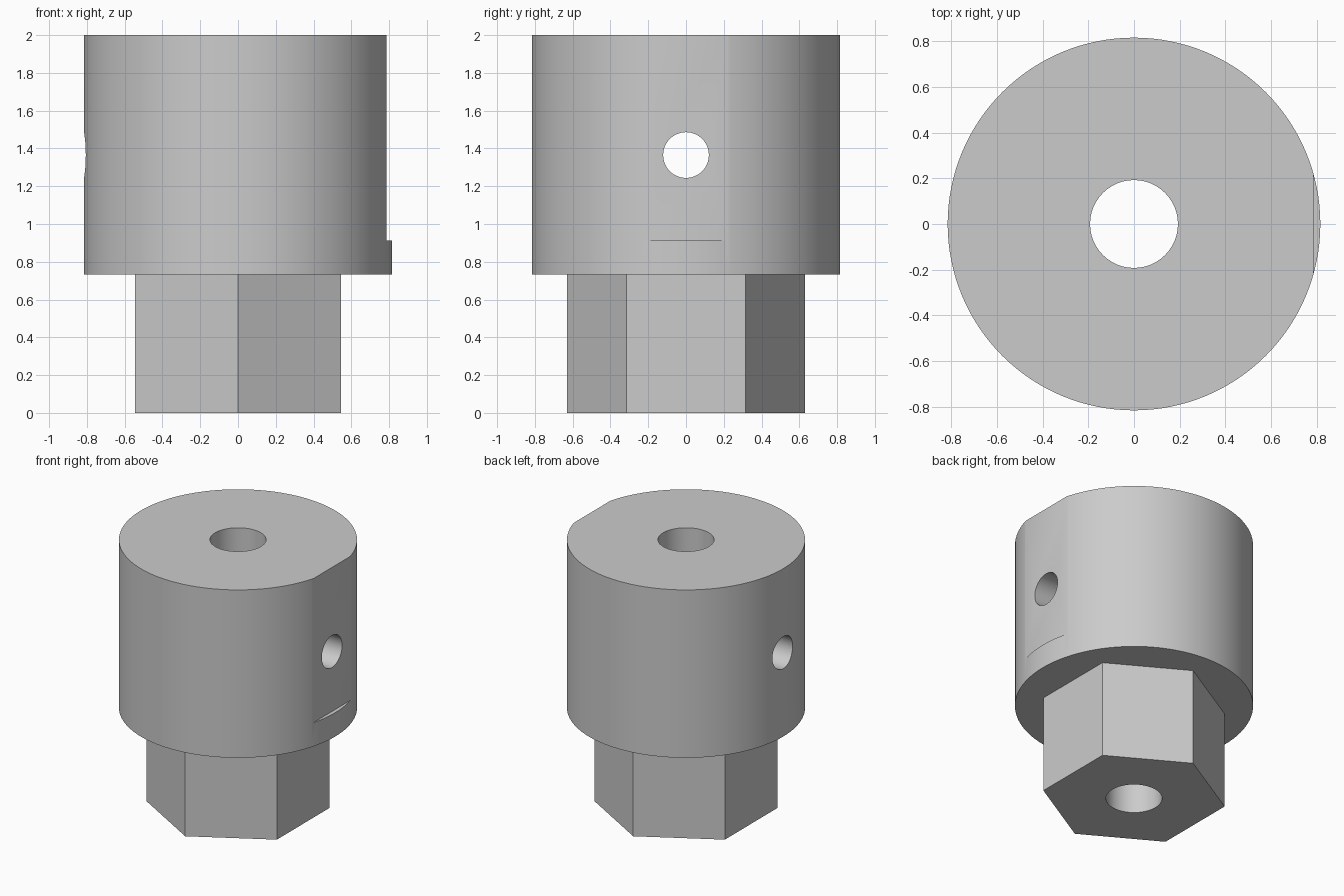
import bpy
import math

if "Cube" in bpy.data.objects:
    bpy.data.objects.remove(bpy.data.objects["Cube"], do_unlink=True)

RADIUS, HEIGHT = 0.815, 2.0
SHOULDER = 0.732      # underside of the round head
FLAT_X = 0.785        # face of the flat milled into the head
FLAT_Z = 0.912        # ledge at the foot of the flat
HOLE_Z = 1.365

grey = bpy.data.materials.new("light_grey")
grey.use_nodes = True
colour = (0.6, 0.6, 0.6, 1)
grey.diffuse_color = colour
grey.node_tree.nodes["Principled BSDF"].inputs["Base Color"].default_value = colour


def cylinder(name, radius, z0, z1, sides, turn=0.0):
    bpy.ops.mesh.primitive_cylinder_add(
        vertices=sides, radius=radius, depth=z1 - z0,
        location=(0, 0, (z0 + z1) / 2), rotation=(0, 0, turn))
    obj = bpy.context.object
    obj.name = name
    obj.data.materials.append(grey)
    return obj


def boolean(target, tool, operation):
    bpy.context.view_layer.update()
    mod = target.modifiers.new(operation.title(), "BOOLEAN")
    mod.operation, mod.solver, mod.object = operation, "EXACT", tool
    bpy.context.view_layer.objects.active = target
    bpy.ops.object.modifier_apply(modifier=mod.name)
    bpy.data.objects.remove(tool, do_unlink=True)


# Round head and hexagonal shank, with hexagon corners on the y axis
body = cylinder("hex_shank_coupling", RADIUS, SHOULDER, HEIGHT, 128)
shank = cylinder("hex_shank", 0.63, 0, SHOULDER + 0.2, 6, math.radians(60))
boolean(body, shank, "UNION")

# Flat on the left side of the head
bpy.ops.mesh.primitive_cube_add(size=1, location=(FLAT_X + 0.5, 0, FLAT_Z + 1))
flat = bpy.context.object
flat.name = "flat_cutter"
flat.scale = (1, 1, 2)
flat.data.materials.append(grey)
boolean(body, flat, "DIFFERENCE")

# Axial bore through the whole part
boolean(body, cylinder("bore_cutter", 0.192, -0.5, HEIGHT + 0.5, 64), "DIFFERENCE")

# Cross hole through both walls of the head
cross = cylinder("cross_hole_cutter", 0.121, -1, 1, 48)
cross.rotation_euler = (0, math.pi / 2, 0)
cross.location.z = HOLE_Z
boolean(body, cross, "DIFFERENCE")

# Smooth round walls, crisp edges
bpy.ops.object.select_all(action="DESELECT")
body.select_set(True)
bpy.context.view_layer.objects.active = body
bpy.ops.object.shade_smooth_by_angle(angle=math.radians(20))
